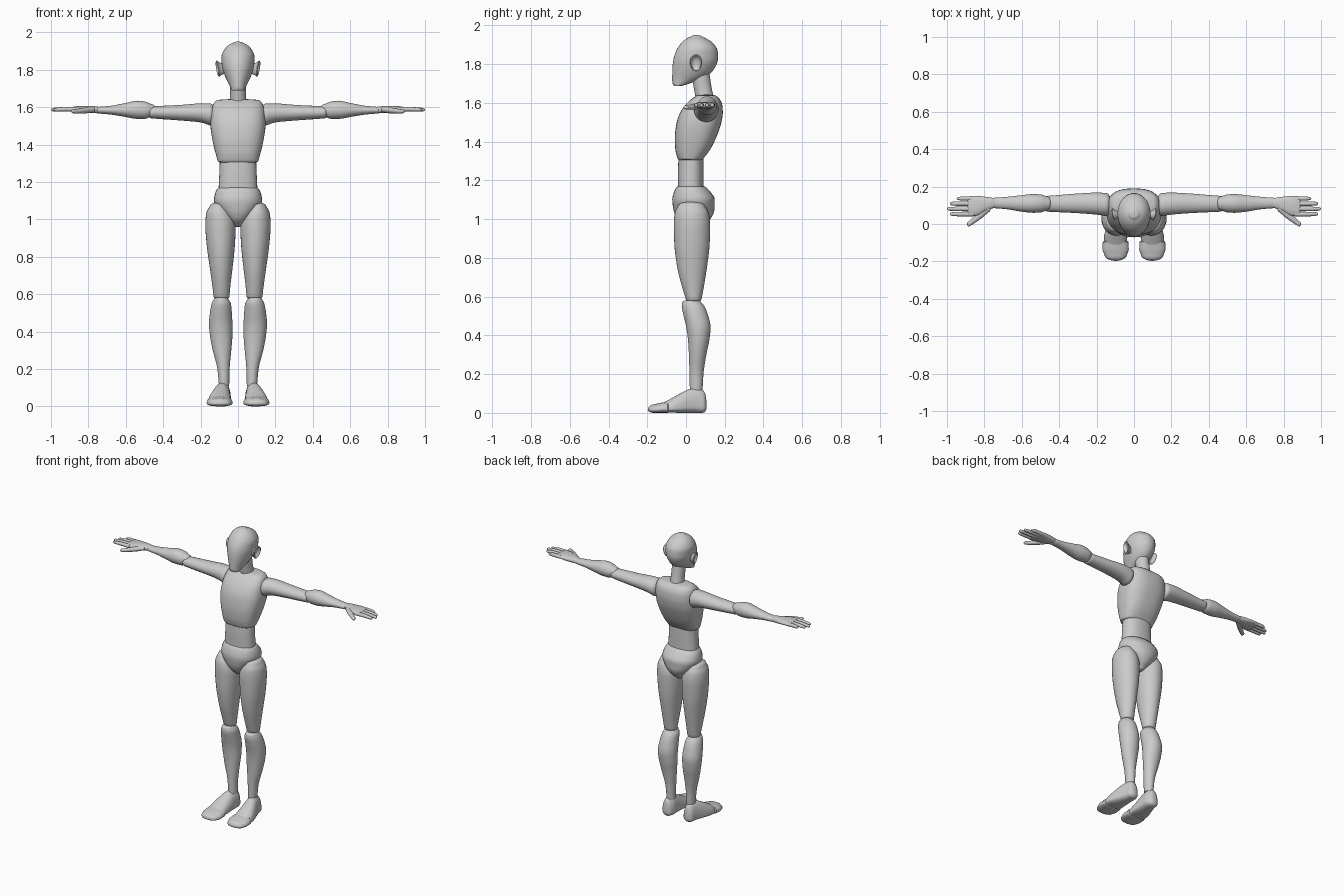
import bpy, bmesh
from math import sin, cos, pi, radians
from mathutils import Matrix


def smooth_rows(rows, sub):
    """Monotone cubic interpolation through the section rows (no overshoot)."""
    cols = list(zip(*rows))
    out = [[] for _ in range((len(rows) - 1) * sub + 1)]
    for c in cols:
        d = [b - a for a, b in zip(c, c[1:])]
        m = [d[0]]
        for a, b in zip(d, d[1:]):
            m.append(2 * a * b / (a + b) if a * b > 0 else 0)
        m.append(d[-1])
        for i in range(len(d)):
            for k in range(sub):
                s = k / sub
                out[i * sub + k].append(
                    c[i] * (2*s**3 - 3*s*s + 1) + m[i] * (s**3 - 2*s*s + s)
                    + c[i+1] * (3*s*s - 2*s**3) + m[i+1] * (s**3 - s*s))
        out[-1].append(c[-1])
    return out


def loft(name, axis, rows, caps=(0, 0), power=2.0, mirror=False, k=0.5, n=32, sub=4):
    """Rows are (t, u0, u1, v0, v1): extents of a superellipse at t along the axis.
    caps = length of the dome closing each end, k = height of the widest point in v."""
    secs = [(r, 1.0) for r in smooth_rows(rows, sub)]
    angles = [radians(a) for a in (20, 40, 58, 72, 84)]

    def dome(r, cap):
        return [([r[0] + cap * sin(a)] + list(r[1:]), cos(a)) for a in angles]
    start = dome(secs[0][0], -caps[0]) if caps[0] else []
    end = dome(secs[-1][0], caps[1]) if caps[1] else []
    secs = start[::-1] + secs + end

    bm = bmesh.new()
    rings = []
    for (t, u0, u1, v0, v1), s in secs:
        um, vm = (u0 + u1) / 2, v0 + (v1 - v0) * k
        ring = []
        for i in range(n):
            a = 2 * pi * i / n
            c, d = cos(a), sin(a)
            c = abs(c) ** (2 / power) * (1 if c > 0 else -1)
            d = abs(d) ** (2 / power) * (1 if d > 0 else -1)
            u = um + c * s * (u1 - u0) / 2
            v = vm + d * s * ((v1 - vm) if d > 0 else (vm - v0))
            p = {'x': (t, u, v), 'y': (u, t, v), 'z': (u, v, t)}[axis]
            ring.append(bm.verts.new(p))
        rings.append(ring)
    for a, b in zip(rings, rings[1:]):
        for i in range(n):
            j = (i + 1) % n
            bm.faces.new((a[i], a[j], b[j], b[i]))
    bm.faces.new(rings[0])
    bm.faces.new(rings[-1])
    bmesh.ops.recalc_face_normals(bm, faces=bm.faces)
    me = bpy.data.meshes.new(name)
    bm.to_mesh(me)
    bm.free()
    for f in me.polygons:
        f.use_smooth = True
    me.set_sharp_from_angle(angle=radians(40))
    ob = bpy.data.objects.new(name, me)
    bpy.context.collection.objects.link(ob)
    if mirror:
        mod = ob.modifiers.new("mirror", 'MIRROR')
        mod.use_mirror_merge = False
    return ob


def body(name, rows, **kw):
    """Centred part: rows are (z, half width, y front, y back)."""
    return loft(name, 'z', [(z, -w, w, a, b) for z, w, a, b in rows], **kw)


# Head and neck
body("head", [(1.688, .032, -.062, -.02), (1.70, .038, -.069, .02), (1.715, .045, -.071, .06),
              (1.74, .058, -.071, .11), (1.78, .075, -.070, .148), (1.83, .087, -.064, .166),
              (1.87, .088, -.05, .163), (1.905, .075, -.028, .143), (1.93, .053, 0, .11),
              (1.944, .028, .027, .08)], caps=(0, .006), n=40)
body("neck", [(1.61, .046, .052, .148), (1.68, .042, .04, .132), (1.76, .042, .025, .12)])

# Ears: cupped discs, leaning outward at the top and back
ear = loft("ear", 'x', [(.07, .035, .065, 1.78, 1.82), (.092, .03, .072, 1.772, 1.838),
                        (.106, .021, .083, 1.763, 1.849), (.111, .026, .078, 1.769, 1.844),
                        (.104, .033, .071, 1.778, 1.836), (.098, .04, .064, 1.79, 1.825)],
           mirror=True, k=.58, n=24)
shear = Matrix(((1, .2, .15, 0), (0, 1, 0, 0), (0, 0, 1, 0), (0, 0, 0, 1)))
pivot = Matrix.Translation((.1, .05, 1.805))
ear.data.transform(pivot @ shear @ pivot.inverted())

# Trunk
body("chest", [(1.31, .108, -.043, .088), (1.36, .122, -.055, .125), (1.42, .136, -.058, .155),
               (1.5, .147, -.048, .183), (1.55, .145, -.03, .19), (1.59, .14, -.003, .187),
               (1.62, .13, .028, .174), (1.635, .116, .05, .158)],
     caps=(.012, .008), power=2.6, n=48)
body("waist", [(1.16, .104, -.042, .09), (1.24, .1, -.042, .09), (1.325, .097, -.038, .09)],
     power=2.3)
body("pelvis", [(.968, .025, -.01, .09), (1.0, .06, -.045, .125), (1.05, .105, -.065, .147),
                (1.1, .129, -.071, .148), (1.14, .122, -.062, .127), (1.165, .11, -.05, .104)],
     caps=(.01, .01), power=2.2)

# Legs
loft("thigh", 'z', [(.585, .046, .13, 0, .08), (.65, .04, .138, -.02, .092),
                    (.75, .028, .152, -.045, .108), (.87, .016, .168, -.06, .122),
                    (.97, .012, .175, -.063, .125), (1.03, .03, .17, -.058, .117),
                    (1.07, .06, .152, -.04, .095)], caps=(.012, .02), mirror=True)
loft("shin", 'z', [(.11, .047, .102, .02, .085), (.2, .045, .11, .018, .09),
                   (.3, .036, .135, .015, .105), (.38, .03, .15, .01, .121),
                   (.44, .03, .155, .002, .127), (.5, .033, .15, -.012, .115),
                   (.55, .038, .14, -.022, .095), (.572, .05, .13, -.02, .077)],
     caps=(0, .012), mirror=True)

# Feet
loft("foot", 'y', [(-.11, .038, .158, .003, .056), (-.07, .036, .16, .002, .078),
                   (-.03, .036, .152, 0, .1), (.02, .038, .135, 0, .124),
                   (.06, .038, .122, 0, .13), (.085, .045, .116, 0, .118)],
     caps=(.02, .022), power=2.2, k=.25, mirror=True)
loft("toes", 'y', [(-.165, .038, .158, 0, .044), (-.135, .028, .168, 0, .051),
                   (-.095, .03, .167, 0, .058)], caps=(.032, .012), power=2.3, k=.35, mirror=True)

# Arms
loft("upper_arm", 'x', [(.15, .042, .166, 1.502, 1.62), (.2, .05, .168, 1.518, 1.62),
                        (.3, .058, .163, 1.528, 1.612), (.4, .063, .155, 1.535, 1.607),
                        (.465, .066, .15, 1.54, 1.604)], caps=(.03, .012), mirror=True)
loft("forearm", 'x', [(.46, .075, .145, 1.55, 1.615), (.5, .062, .158, 1.537, 1.63),
                      (.54, .06, .16, 1.537, 1.634), (.6, .066, .154, 1.547, 1.622),
                      (.68, .079, .145, 1.56, 1.607), (.75, .085, .14, 1.566, 1.601)],
     caps=(.02, .01), mirror=True)

# Hands
loft("palm", 'x', [(.745, .088, .138, 1.568, 1.602), (.79, .07, .145, 1.568, 1.606),
                   (.84, .045, .15, 1.572, 1.606), (.88, .042, .149, 1.575, 1.602)],
     caps=(.01, .012), power=2.4, mirror=True)
loft("thumb", 'x', [(.775, .065, .115, 1.572, 1.6), (.82, .027, .072, 1.566, 1.597),
                    (.86, .0, .036, 1.565, 1.59), (.882, -.014, .014, 1.567, 1.587)],
     caps=(.01, .01), mirror=True, n=20)
for i, (y, tip) in enumerate([(.053, .985), (.081, 1.0), (.109, .985), (.136, .948)]):
    r = .0125 if i < 3 else .011
    loft(f"finger_{i + 1}", 'x', [(.86, y - r, y + r, 1.576, 1.601), (.92, y - r, y + r, 1.577, 1.601),
                                  (tip - .014, y - r*.8, y + r*.8, 1.577, 1.596)],
         caps=(0, .014), mirror=True, n=16)
